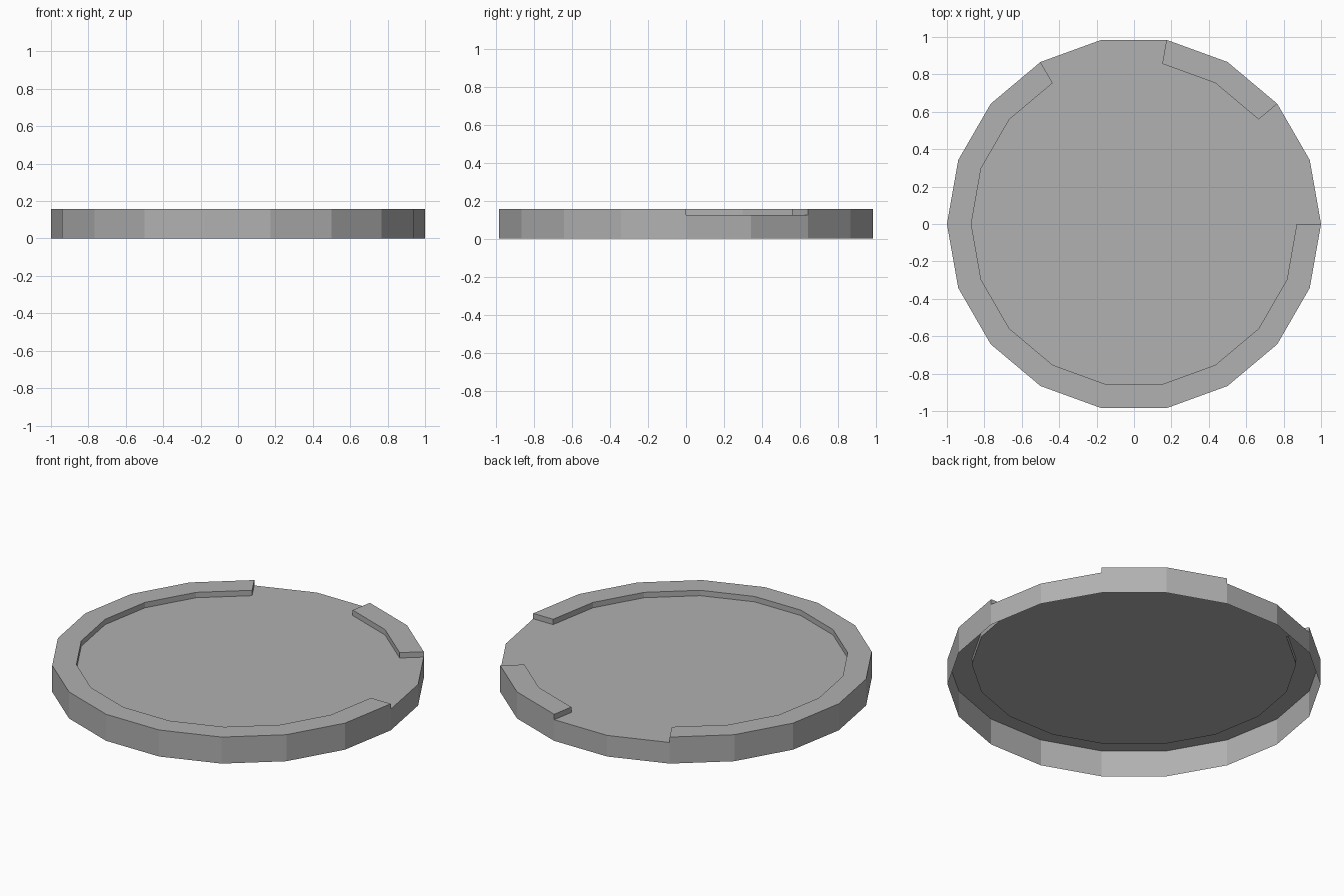
import bpy, bmesh
from math import cos, sin, pi

if "Cube" in bpy.data.objects:
    bpy.data.objects.remove(bpy.data.objects["Cube"])

SIDES = 18
R_OUT, R_IN = 1.0, 0.87
FLOOR, RIM = 0.125, 0.157
GAPS = {0, 1, 4, 5}          # 20-degree segments without a raised rim

bm = bmesh.new()


def pt(i, r, z):
    a = 2 * pi * (i % SIDES) / SIDES
    return (r * cos(a), r * sin(a), z)


def face(*pts):
    bm.faces.new([bm.verts.new(p) for p in pts])


# raised floor of the lid
face(*[pt(i, R_IN, FLOOR) for i in range(SIDES)])

for i in range(SIDES):
    j = i + 1
    top = FLOOR if i in GAPS else RIM
    # outer wall, open underneath
    face(pt(i, R_OUT, 0), pt(j, R_OUT, 0), pt(j, R_OUT, top), pt(i, R_OUT, top))
    # rim top, or floor continued through the gap
    face(pt(i, R_IN, top), pt(i, R_OUT, top), pt(j, R_OUT, top), pt(j, R_IN, top))
    if i in GAPS:
        continue
    # inner wall of the rim
    face(pt(j, R_IN, FLOOR), pt(i, R_IN, FLOOR), pt(i, R_IN, RIM), pt(j, R_IN, RIM))
    # rim end walls beside the gaps
    if (i - 1) % SIDES in GAPS:
        face(pt(i, R_IN, FLOOR), pt(i, R_OUT, FLOOR), pt(i, R_OUT, RIM), pt(i, R_IN, RIM))
    if j % SIDES in GAPS:
        face(pt(j, R_OUT, FLOOR), pt(j, R_IN, FLOOR), pt(j, R_IN, RIM), pt(j, R_OUT, RIM))

bmesh.ops.remove_doubles(bm, verts=bm.verts, dist=1e-4)
mesh = bpy.data.meshes.new("round_lid")
bm.to_mesh(mesh)
bm.free()

# darker grey
grey = bpy.data.materials.new("dark_grey")
grey.diffuse_color = (0.44, 0.44, 0.44, 1)
grey.use_nodes = True
grey.node_tree.nodes["Principled BSDF"].inputs["Base Color"].default_value = grey.diffuse_color
mesh.materials.append(grey)
bpy.context.collection.objects.link(bpy.data.objects.new("round_lid", mesh))
